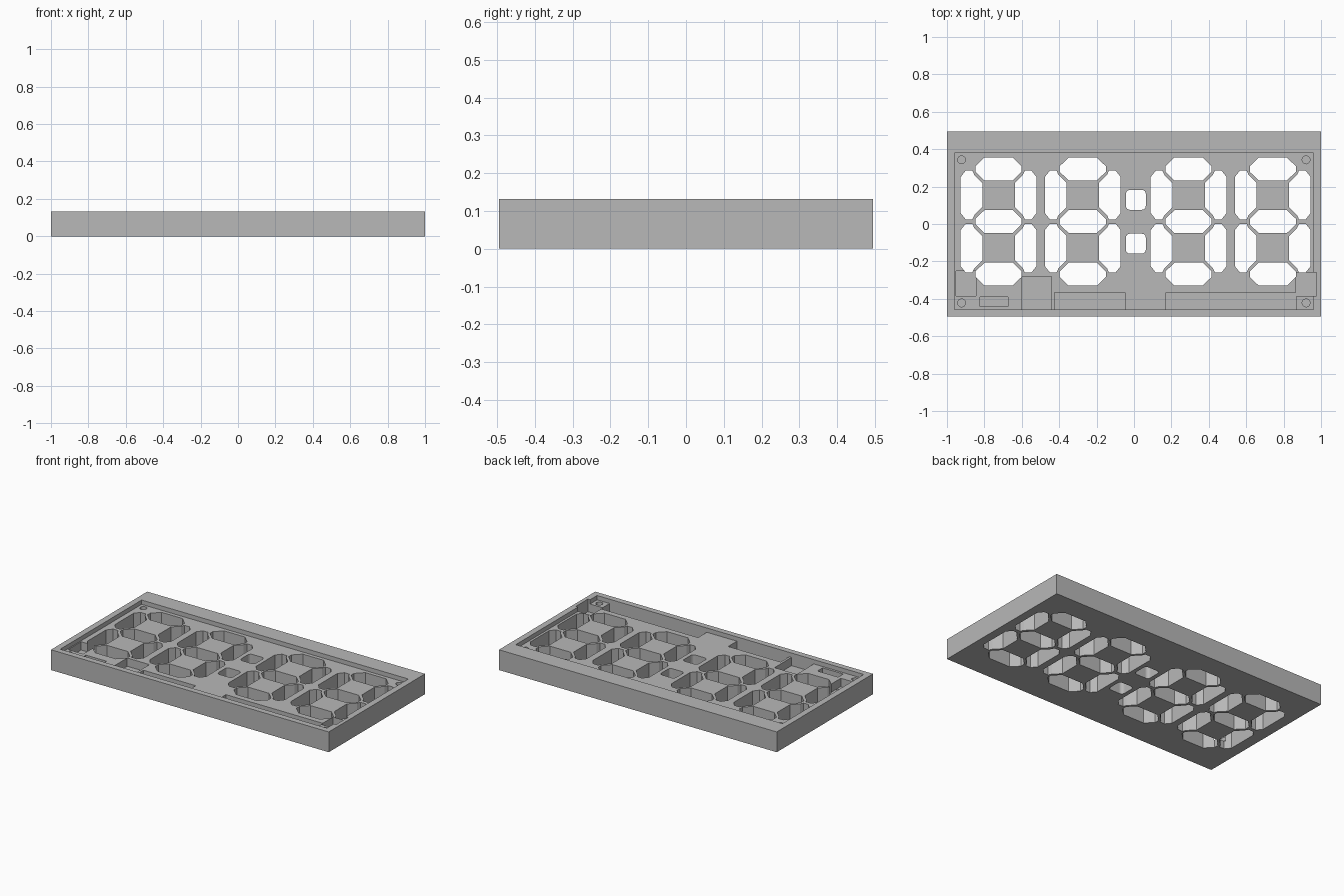
import bpy, bmesh, math

old = bpy.data.objects.get("Cube")
if old:
    bpy.data.objects.remove(old, do_unlink=True)

HEIGHT = 0.132
FLOOR = 0.104      # level of the shallow tray
POCKET = 0.05      # level of the deep pockets
ABOVE = 0.2

grey = bpy.data.materials.new("plain_grey")
grey.use_nodes = True
grey.diffuse_color = (0.48, 0.48, 0.48, 1)
grey.node_tree.nodes["Principled BSDF"].inputs["Base Color"].default_value = (0.48, 0.48, 0.48, 1)


def prisms(name, outlines, z0, z1):
    """One object made of separate upright prisms."""
    bm = bmesh.new()
    for pts in outlines:
        base = bm.faces.new([bm.verts.new((x, y, z0)) for x, y in pts])
        new = bmesh.ops.extrude_face_region(bm, geom=[base])["geom"]
        bmesh.ops.translate(bm, vec=(0, 0, z1 - z0),
                            verts=[v for v in new if isinstance(v, bmesh.types.BMVert)])
    bmesh.ops.recalc_face_normals(bm, faces=bm.faces)
    mesh = bpy.data.meshes.new(name)
    bm.to_mesh(mesh)
    bm.free()
    mesh.materials.append(grey)
    obj = bpy.data.objects.new(name, mesh)
    bpy.context.collection.objects.link(obj)
    return obj


def rect(x0, x1, y0, y1):
    return [(x0, y0), (x1, y0), (x1, y1), (x0, y1)]


def circle(cx, cy, r, n=24):
    return [(cx + r * math.cos(2 * math.pi * i / n), cy + r * math.sin(2 * math.pi * i / n))
            for i in range(n)]


def rounded_square(cx, cy, half, r, steps=4):
    pts = []
    for k, (sx, sy) in enumerate([(1, 1), (-1, 1), (-1, -1), (1, -1)]):
        for i in range(steps + 1):
            a = math.pi / 2 * (k + i / steps)
            pts.append((cx + sx * (half - r) + r * math.cos(a),
                        cy + sy * (half - r) + r * math.sin(a)))
    return pts


def cut(body, outlines, z0):
    cutter = prisms("cutter", outlines, z0, ABOVE)
    cutter.hide_render = True
    mod = body.modifiers.new("cut", "BOOLEAN")
    mod.operation = "DIFFERENCE"
    mod.solver = "EXACT"
    mod.object = cutter
    bpy.context.view_layer.objects.active = body
    bpy.ops.object.modifier_apply(modifier=mod.name)
    bpy.data.objects.remove(cutter, do_unlink=True)


# Slab with a shallow tray
case = prisms("display_case", [rect(-1, 1, -0.495, 0.495)], 0, HEIGHT)
cut(case, [rect(-0.96, 0.96, -0.457, 0.38)], FLOOR)

# Deep pockets along the front edge
for pocket in [(-0.953, -0.845, -0.385, -0.252), (-0.823, -0.674, -0.442, -0.389),
               (-0.6, -0.44, -0.457, -0.282), (-0.424, -0.047, -0.457, -0.367),
               (0.17, 0.87, -0.457, -0.367), (0.867, 0.976, -0.385, -0.26)]:
    cut(case, [rect(*pocket)], POCKET)

# Screw holes in the corners
cut(case, [circle(x, y, 0.021) for x in (-0.922, 0.92) for y in (-0.422, 0.343)], POCKET)

# Digit segment windows
bar_half = [(0.123, 0.015), (0.075, 0.062)]
bar = (bar_half + [(-x, y) for x, y in reversed(bar_half)]
       + [(-x, -y) for x, y in bar_half] + [(x, -y) for x, y in reversed(bar_half)])
side_half = [(-0.203, 0.238), (-0.176, 0.272), (-0.14, 0.272), (-0.13, 0.25), (-0.087, 0.207)]
side = side_half + [(x, 0.284 - y) for x, y in reversed(side_half)]

MID = 0.013
windows = []
for cx in (-0.724, -0.274, 0.292, 0.742):
    for dy in (-0.281, 0, 0.281):
        windows.append([(cx + x, MID + dy + y) for x, y in bar])
    for sx in (-1, 1):
        for sy in (-1, 1):
            windows.append([(cx + sx * x, MID + sy * y) for x, y in side])

# Colon windows
windows += [rounded_square(0.01, y, 0.053, 0.02) for y in (0.129, -0.105)]
cut(case, windows, -0.1)
